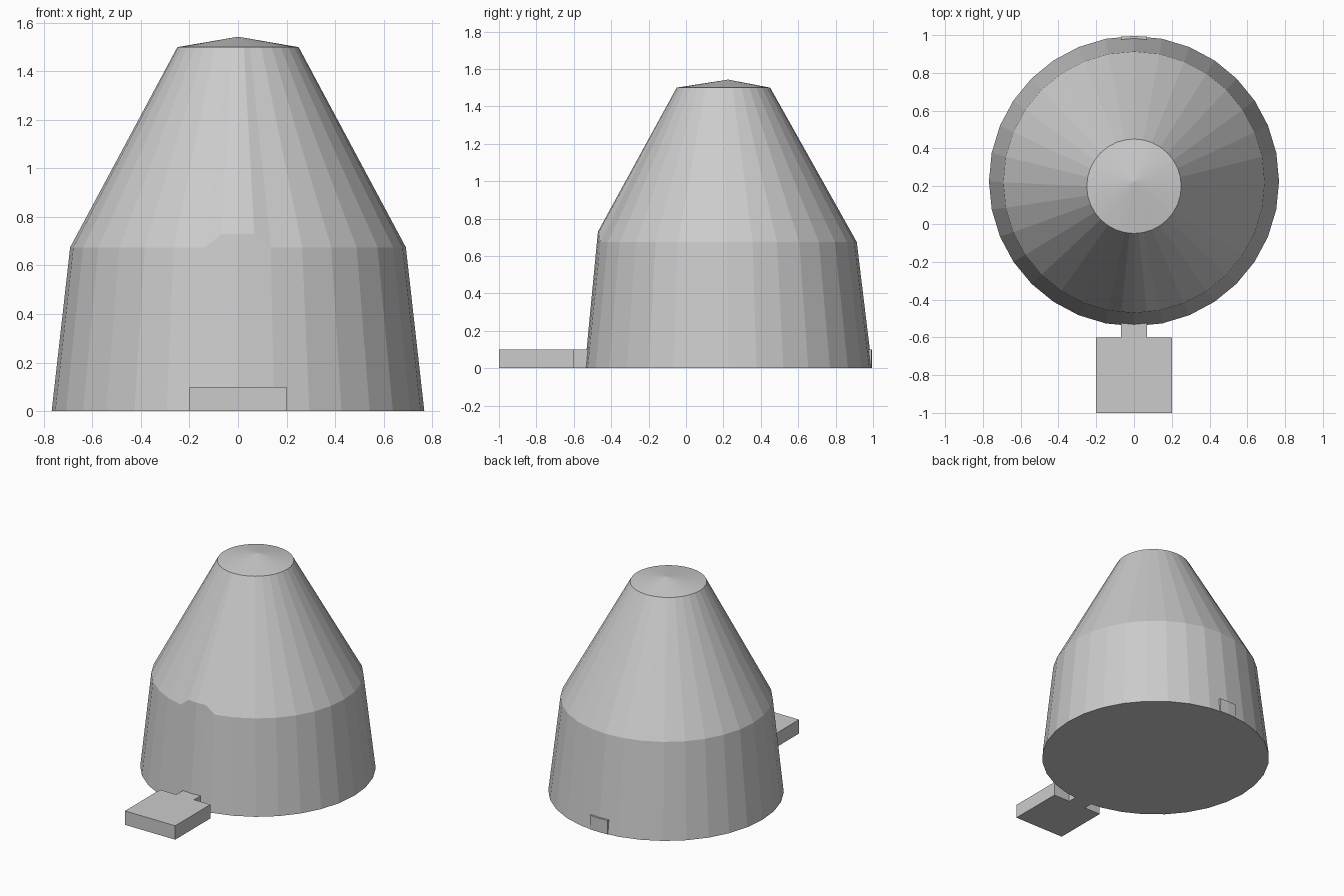
import bpy, bmesh
from math import sin, cos, radians

if "Cube" in bpy.data.objects:
    bpy.data.objects.remove(bpy.data.objects["Cube"])

SIDES = 32
FRONT = -90.0
STEP = 360 / SIDES
NECK = 0.07          # half width of the tab's neck


def finish(name, bm):
    bmesh.ops.recalc_face_normals(bm, faces=bm.faces)
    mesh = bpy.data.meshes.new(name)
    bm.to_mesh(mesh)
    bm.free()
    obj = bpy.data.objects.new(name, mesh)
    bpy.context.collection.objects.link(obj)
    return obj


def prism(name, outline, height):
    bm = bmesh.new()
    face = bm.faces.new([bm.verts.new((x, y, 0)) for x, y in outline])
    top = bmesh.ops.extrude_face_region(bm, geom=[face])["geom"]
    verts = [v for v in top if isinstance(v, bmesh.types.BMVert)]
    bmesh.ops.translate(bm, verts=verts, vec=(0, 0, height))
    return finish(name, bm)


# Tapered body: base, shoulder and top rings; the neck strip splits the front
angles = [0, STEP / 2] + [STEP * i for i in range(1, SIDES)] + [360 - STEP / 2]
bm = bmesh.new()
rings = []
for radius, cy, z, lift in ((0.768, 0.227, 0, 0), (0.692, 0.221, 0.675, 0.055), (0.25, 0.2, 1.5, 0)):
    ring = []
    for a in angles:
        strip = a < STEP * 0.9 or a > 360 - STEP * 0.9
        split = strip and a != 0
        r = radius * cos(radians(STEP / 2)) if split else radius
        t = radians(FRONT + a)
        x = r * cos(t)
        ring.append(bm.verts.new((x, cy + r * sin(t), z + (lift if strip else 0))))
    rings.append(ring)
n = len(angles)
for low, high in zip(rings, rings[1:]):
    for i in range(n):
        j = (i + 1) % n
        bm.faces.new((low[i], low[j], high[j], high[i]))
bm.faces.new(rings[0][::-1])

# Shallow conical cap
apex = bm.verts.new((0, 0.225, 1.543))
for i in range(n):
    bm.faces.new((rings[-1][i], rings[-1][(i + 1) % n], apex))
finish("tapered_body", bm)

# Front tab with a narrow neck running into the body
right = [(0.2, -1.0), (0.2, -0.6), (NECK, -0.6), (NECK, -0.4)]
prism("front_tab", right + [(-x, y) for x, y in reversed(right)], 0.1)

# Small flush patch at the back of the base
prism("back_patch", [(-NECK, 0.9), (NECK, 0.9), (NECK, 0.992), (0, 0.995), (-NECK, 0.992)], 0.1)
